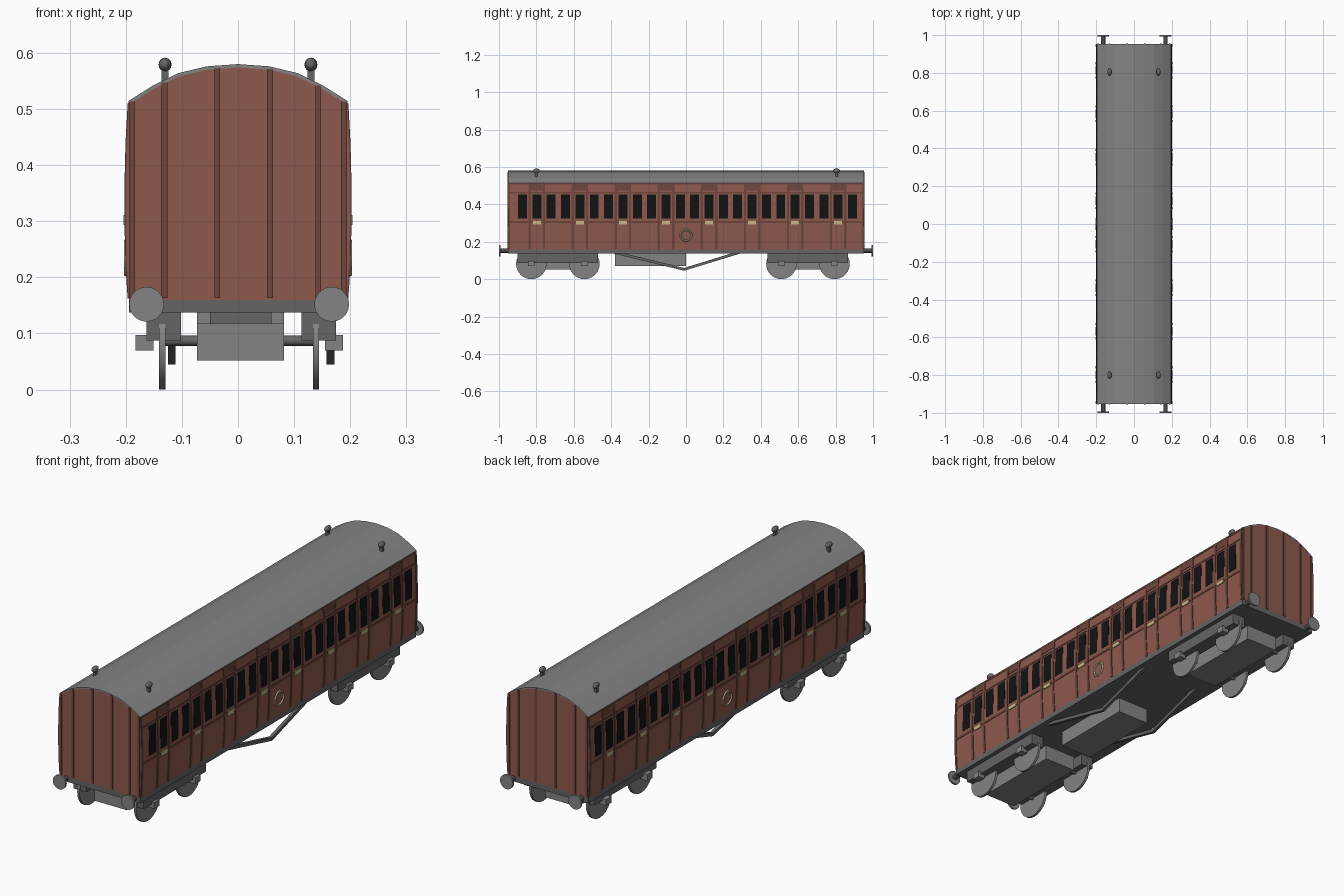
import bpy, bmesh, math
from mathutils import Vector

if "Cube" in bpy.data.objects:
    bpy.data.objects.remove(bpy.data.objects["Cube"])

def material(name, col):
    m = bpy.data.materials.new(name)
    m.diffuse_color = (*col, 1)
    m.use_nodes = True
    m.node_tree.nodes["Principled BSDF"].inputs["Base Color"].default_value = m.diffuse_color
    return m

RED = material("red_paint", (0.27, 0.10, 0.075))
BROWN = material("brown_trim", (0.15, 0.06, 0.045))
BLACK = material("dark_glass", (0.006, 0.006, 0.006))
GOLD = material("gold", (0.55, 0.48, 0.25))
GREY = material("roof_grey", (0.23, 0.23, 0.23))
IRON = material("iron_grey", (0.13, 0.13, 0.13))
DARK = material("dark_iron", (0.07, 0.07, 0.07))

def finish(bm, name, mat):
    bmesh.ops.recalc_face_normals(bm, faces=bm.faces)
    me = bpy.data.meshes.new(name)
    bm.to_mesh(me)
    bm.free()
    ob = bpy.data.objects.new(name, me)
    bpy.context.collection.objects.link(ob)
    me.materials.append(mat)
    return ob

def add_prism(bm, pts, axis, a, b):
    """Extrude a 2D outline along x or y."""
    def at(p, t):
        return (t, p[0], p[1]) if axis == 'x' else (p[0], t, p[1])
    lo = [bm.verts.new(at(p, a)) for p in pts]
    hi = [bm.verts.new(at(p, b)) for p in pts]
    bm.faces.new(lo)
    bm.faces.new(hi)
    for i in range(len(pts)):
        j = (i + 1) % len(pts)
        bm.faces.new((lo[i], lo[j], hi[j], hi[i]))

def add_box(bm, x0, x1, y0, y1, z0, z1):
    add_prism(bm, [(x0, z0), (x1, z0), (x1, z1), (x0, z1)], 'y', y0, y1)

def box(name, mat, *dims):
    bm = bmesh.new()
    add_box(bm, *dims)
    return finish(bm, name, mat)

def cylinder(name, mat, axis, c, r, length, n=24):
    bm = bmesh.new()
    u, v = (c[1], c[2]) if axis == 'x' else (c[0], c[2])
    t = c[0] if axis == 'x' else c[1]
    pts = [(u + r * math.cos(2 * math.pi * i / n), v + r * math.sin(2 * math.pi * i / n)) for i in range(n)]
    add_prism(bm, pts, axis, t - length / 2, t + length / 2)
    ob = finish(bm, name, mat)
    ob.data.shade_smooth()
    for p in ob.data.polygons:
        p.use_smooth = len(p.vertices) == 4
    return ob

# Cross-section of the body
SIDE = [(0.194, 0.16), (0.198, 0.22), (0.2, 0.3), (0.2, 0.36), (0.198, 0.44), (0.194, 0.512)]
ARCH = [(0.194, 0.512), (0.15, 0.54), (0.105, 0.562), (0.055, 0.574), (0, 0.578)]

def interp(z, table):
    for (x0, z0), (x1, z1) in zip(table, table[1:]):
        if z <= z1:
            return x0 + (x1 - x0) * (z - z0) / (z1 - z0)
    return table[-1][0]

def add_panels(bm, y0, y1, z0, z1, off):
    """Thin plate following the curved side, on both sides."""
    zs = [z0] + [z for _, z in SIDE if z0 + .002 < z < z1 - .002] + [z1]
    for s in (-1, 1):
        pts = [(s * (interp(z, SIDE) + off), z) for z in zs]
        pts += [(s * (interp(z, SIDE) - 0.004), z) for z in reversed(zs)]
        add_prism(bm, pts, 'y', y0, y1)

HALF = 0.952
bm = bmesh.new()
right = SIDE + ARCH[1:]
add_prism(bm, right + [(-x, z) for x, z in reversed(right[:-1])], 'y', -HALF, HALF)
finish(bm, "body", RED)

# Roof skin
bm = bmesh.new()
arch = ARCH + [(-x, z) for x, z in reversed(ARCH[:-1])]
add_prism(bm, [(x * 1.008, z + 0.002) for x, z in arch] + [(x, z - 0.004) for x, z in reversed(arch)],
          'y', -HALF - 0.0005, HALF + 0.0005)
finish(bm, "roof", GREY)

# Windows, door strips, door handles and top panels
glass, trim, gold = bmesh.new(), bmesh.new(), bmesh.new()
PITCH = 0.0767
for i in range(24):
    y = (i - 11.5) * PITCH + 0.008
    add_panels(glass, y - 0.024, y + 0.024, 0.325, 0.452, 0.001)
    if i % 3 == 1:
        for s in (-1, 1):
            e = y + s * PITCH / 2
            add_panels(trim, e - 0.006, e + 0.006, 0.162, 0.51, 0.0025)
        add_panels(trim, y - PITCH / 2, y + PITCH / 2, 0.474, 0.508, 0.0015)
        add_panels(gold, y - 0.022, y + 0.022, 0.293, 0.311, 0.004)
for z0, z1 in ((0.3, 0.31), (0.458, 0.466), (0.505, 0.511)):
    add_panels(trim, -HALF, HALF, z0, z1, 0.002)
for s in (-1, 1):
    add_panels(trim, s * 0.946 - 0.005, s * 0.946 + 0.005, 0.162, 0.51, 0.0025)
finish(glass, "windows", BLACK)
finish(trim, "side_beading", BROWN)
finish(gold, "door_plates", GOLD)

# End strips
bm = bmesh.new()
for x in (-0.189, -0.131, -0.037, 0.057, 0.143, 0.189):
    top = interp(-abs(x), [(z, -a) for a, z in ARCH])
    for s in (-1, 1):
        add_box(bm, x - 0.005, x + 0.005, s * (HALF - 0.002), s * (HALF + 0.003), 0.163, top - 0.002)
finish(bm, "end_beading", BROWN)

# Round gold emblem rings on each side
for s in (-1, 1):
    bpy.ops.mesh.primitive_torus_add(major_segments=24, minor_segments=6, major_radius=0.029, minor_radius=0.005,
                                     location=(s * 0.199, 0, 0.235), rotation=(0, math.pi / 2, 0))
    ring = bpy.context.object
    ring.name = "side_ring"
    ring.data.materials.append(GOLD)

# Roof lamps
for x in (-0.13, 0.13):
    for y in (-0.8, 0.805):
        box("lamp_stem", IRON, x - 0.006, x + 0.006, y - 0.007, y + 0.007, 0.545, 0.575)
        bpy.ops.mesh.primitive_uv_sphere_add(segments=16, ring_count=8, location=(x, y, 0.579))
        lamp = bpy.context.object
        lamp.name = "roof_lamp"
        lamp.scale = (0.0115, 0.019, 0.0125)
        lamp.data.materials.append(IRON)
        lamp.data.shade_smooth()

# Underframe and equipment box
box("underframe", IRON, -0.194, 0.194, -0.952, 0.952, 0.137, 0.161)
box("equipment_box", GREY, -0.073, 0.082, -0.38, 0.0, 0.07, 0.138)

# Buffers
for x in (-0.163, 0.167):
    for s in (-1, 1):
        cylinder("buffer_shank", DARK, 'y', (x, s * 0.97, 0.152), 0.011, 0.05, 12)
        cylinder("buffer_head", GREY, 'y', (x, s * 0.996, 0.152), 0.031, 0.008)

# Truss rods
for x in (-0.118, 0.165):
    bm = bmesh.new()
    add_prism(bm, [(-0.4, 0.14), (-0.01, 0.045), (0.3, 0.14), (0.25, 0.14), (-0.01, 0.06), (-0.34, 0.14)],
              'x', x - 0.007, x + 0.007)
    finish(bm, "truss_rod", IRON)

# Bogies
for yc in (-0.685, 0.652):
    box("bogie_centre", GREY, -0.073, 0.082, yc - 0.2, yc + 0.2, 0.052, 0.118)
    box("bogie_pivot", IRON, -0.05, 0.06, yc - 0.06, yc + 0.06, 0.11, 0.14)
    for x0, x1 in ((-0.163, -0.102), (0.113, 0.175)):
        box("bogie_side_frame", IRON, x0, x1, yc - 0.215, yc + 0.215, 0.087, 0.138)
    for dy in (-0.142, 0.142):
        y = yc + dy
        cylinder("axle", IRON, 'x', (0.003, y, 0.087), 0.009, 0.27, 12)
        for x in (-0.135, 0.139):
            cylinder("wheel", GREY, 'x', (x, y, 0.0815), 0.0815, 0.011)
        for x in (-0.167, 0.171):
            box("axle_box", GREY, x - 0.016, x + 0.016, y - 0.018, y + 0.018, 0.07, 0.097)
